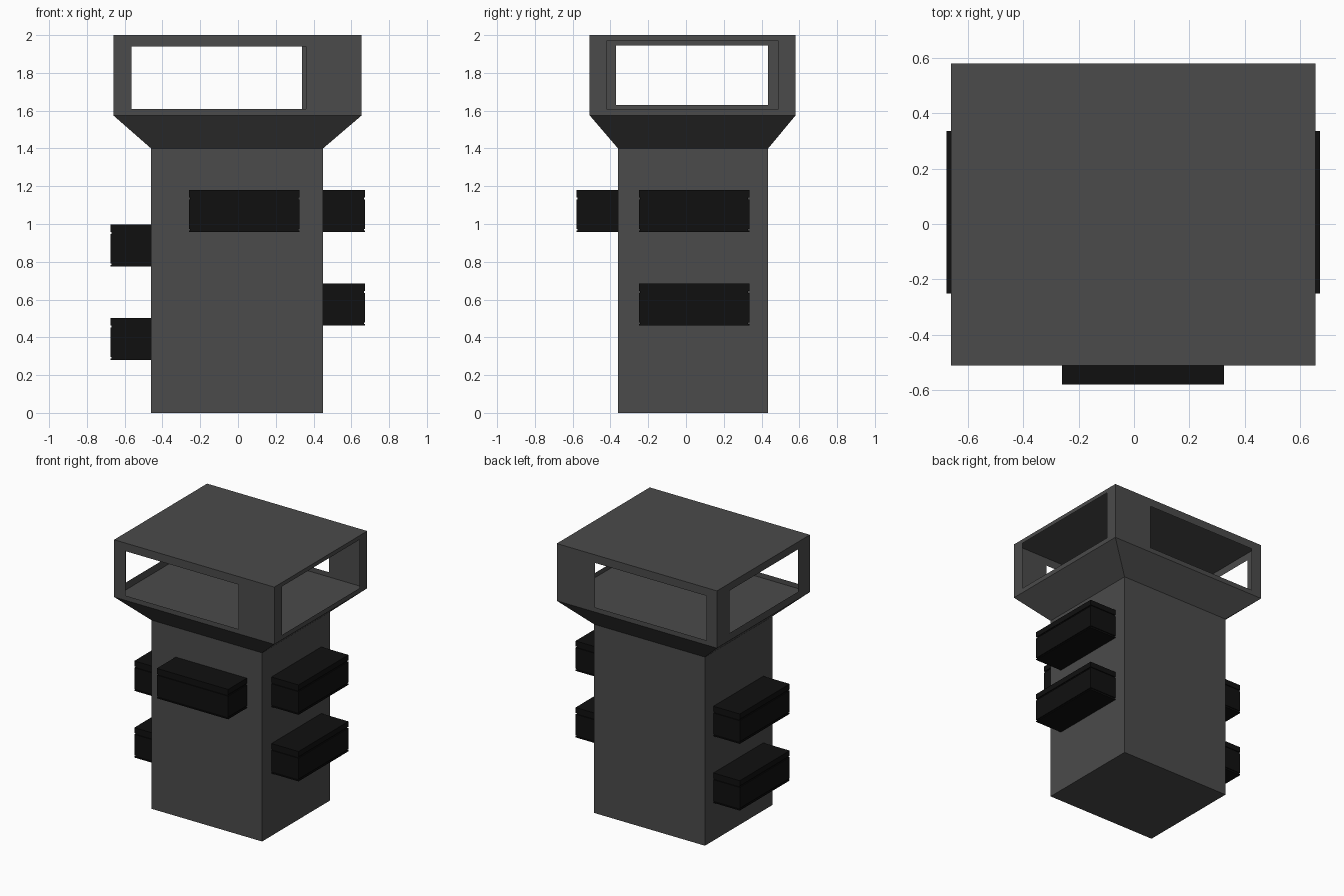
import bpy, bmesh
from mathutils import Matrix

if "Cube" in bpy.data.objects:
    bpy.data.objects.remove(bpy.data.objects["Cube"])


def material(name, v):
    m = bpy.data.materials.new(name)
    m.diffuse_color = (v, v, v, 1)
    m.use_nodes = True
    m.node_tree.nodes["Principled BSDF"].inputs["Base Color"].default_value = m.diffuse_color
    return m


GREY = material("dark_grey", 0.07)
BLACK = material("near_black", 0.005)


def finish(name, bm, mat):
    bmesh.ops.remove_doubles(bm, verts=bm.verts, dist=0.0005)
    bmesh.ops.recalc_face_normals(bm, faces=bm.faces)
    me = bpy.data.meshes.new(name)
    bm.to_mesh(me)
    bm.free()
    me.materials.append(mat)
    ob = bpy.data.objects.new(name, me)
    bpy.context.collection.objects.link(ob)
    return ob


def ring(bm, x0, x1, y0, y1, z):
    return [bm.verts.new(p) for p in
            ((x0, y0, z), (x1, y0, z), (x1, y1, z), (x0, y1, z))]


def bridge(bm, a, b):
    for i in range(4):
        j = (i + 1) % 4
        bm.faces.new((a[i], a[j], b[j], b[i]))


# Shaft with flared collar; its top is the cabin floor
X0, X1, Y0, Y1 = -0.66, 0.655, -0.51, 0.58
ZB, ZT = 1.575, 2.0
bm = bmesh.new()
base = ring(bm, -0.46, 0.45, -0.36, 0.435, 0)
neck = ring(bm, -0.46, 0.45, -0.36, 0.435, 1.4)
collar = ring(bm, X0, X1, Y0, Y1, ZB)
bridge(bm, base, neck)
bridge(bm, neck, collar)
bm.faces.new(base[::-1])
bm.faces.new(collar)
finish("tower_shaft", bm, GREY)

# Cabin: thin walls, each with a window opening, and a flat roof
bm = bmesh.new()


def wall(to3d, u0, u1, window):
    def loop(a, b, c, d):
        return [bm.verts.new(to3d(u, z)) for u, z in
                ((a, c), (b, c), (b, d), (a, d))]
    bridge(bm, loop(u0, u1, ZB, ZT), loop(*window))


wall(lambda u, z: (u, Y0, z), X0, X1, (-0.565, 0.36, 1.61, 1.94))
wall(lambda u, z: (u, Y1, z), X0, X1, (-0.575, 0.34, 1.61, 1.94))
wall(lambda u, z: (X1, u, z), Y0, Y1, (-0.42, 0.49, 1.61, 1.97))
wall(lambda u, z: (X0, u, z), Y0, Y1, (-0.37, 0.435, 1.63, 1.945))
bm.faces.new(ring(bm, X0, X1, Y0, Y1, ZT))
finish("cabin", bm, GREY)


# Wall boxes: lid, slightly inset seam, body, seam, base plate
def wall_box(name, x0, x1, y0, y1, z):
    bm = bmesh.new()
    s = 0.006
    for inset, lo, hi in ((0, 0, 0.008), (s, 0.008, 0.016), (0, 0.016, 0.172),
                          (s, 0.172, 0.182), (0, 0.182, 0.222)):
        a = ring(bm, x0 + inset, x1 - inset, y0 + inset, y1 - inset, z + lo)
        b = ring(bm, x0 + inset, x1 - inset, y0 + inset, y1 - inset, z + hi)
        bridge(bm, a, b)
        bm.faces.new(a[::-1])
        bm.faces.new(b)
    bmesh.ops.recalc_face_normals(bm, faces=bm.faces)
    finish(name, bm, BLACK)


wall_box("front_box", -0.26, 0.325, -0.58, -0.355, 0.957)
for tag, zr, zl in (("upper", 0.957, 0.775), ("lower", 0.463, 0.28)):
    wall_box("right_box_" + tag, 0.445, 0.672, -0.25, 0.335, zr)
    wall_box("left_box_" + tag, -0.676, -0.455, -0.25, 0.335, zl)
